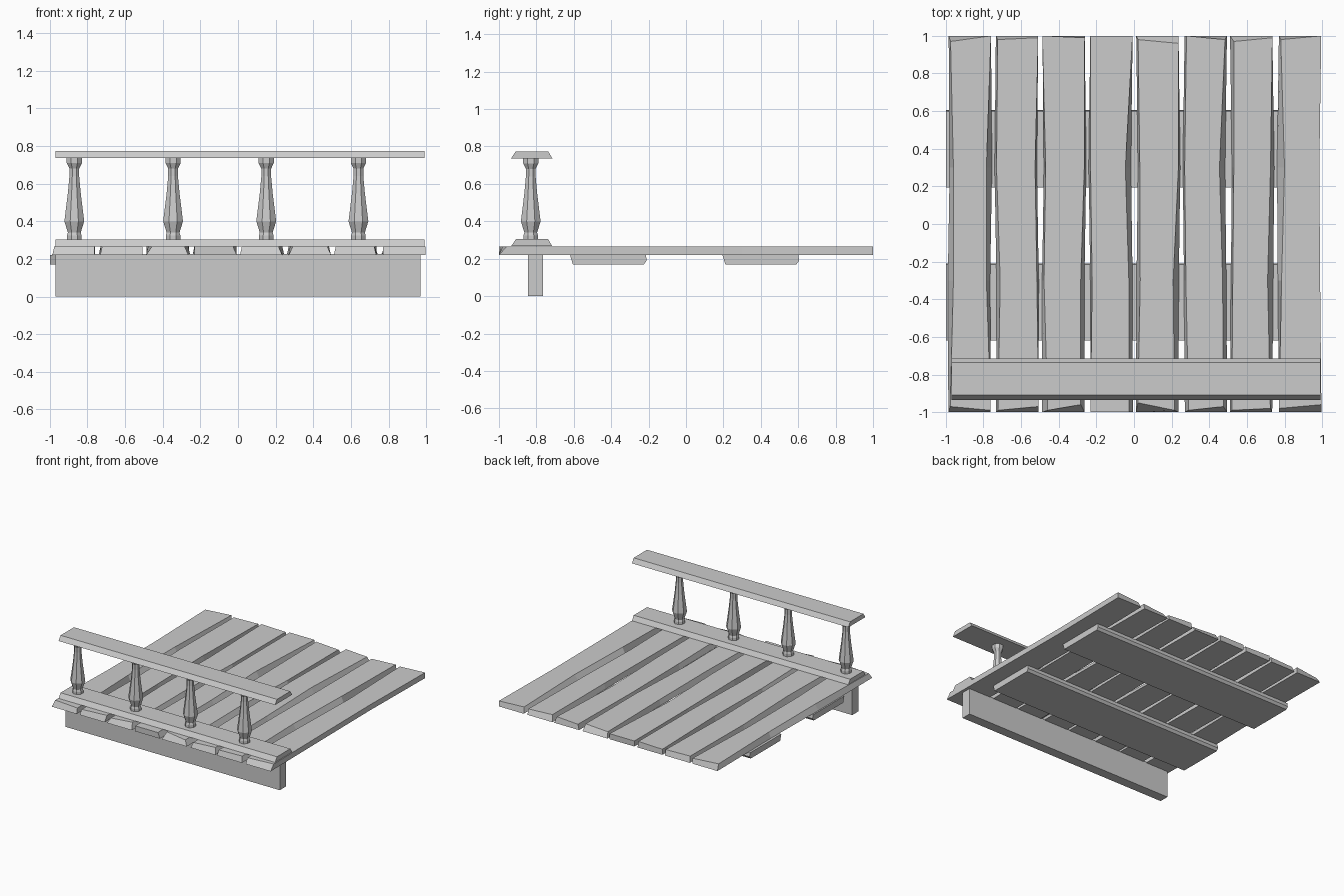
import bpy
import bmesh
import math

cube = bpy.data.objects.get("Cube")
if cube:
    bpy.data.objects.remove(cube, do_unlink=True)

# One plain grey for every part
grey = bpy.data.materials.new("plain_grey")
grey.use_nodes = True
colour = (0.6, 0.6, 0.6, 1)
grey.diffuse_color = colour
grey.node_tree.nodes["Principled BSDF"].inputs["Base Color"].default_value = colour


def finish(name, bm):
    bmesh.ops.recalc_face_normals(bm, faces=bm.faces[:])
    mesh = bpy.data.meshes.new(name)
    bm.to_mesh(mesh)
    bm.free()
    mesh.materials.append(grey)
    obj = bpy.data.objects.new(name, mesh)
    bpy.context.collection.objects.link(obj)
    return obj


def loft(name, sections):
    """Skin a row of matching closed sections and cap both ends."""
    bm = bmesh.new()
    rings = [[bm.verts.new(p) for p in section] for section in sections]
    count = len(rings[0])
    for a, b in zip(rings, rings[1:]):
        for i in range(count):
            j = (i + 1) % count
            bm.faces.new((a[i], a[j], b[j], b[i]))
    bm.faces.new(rings[0])
    bm.faces.new(rings[-1])
    return finish(name, bm)


def bar(name, x0, x1, profile):
    """Extrude a (y, z) profile along x."""
    return loft(name, [[(x, y, z) for y, z in profile] for x in (x0, x1)])


# Floor planks: worn edges in hundredths of a unit
# (left bevel back, middle, front), (right bevel back, middle, front),
# (end bevel back left, back right, front left, front right)
WEAR = [
    ((1, 2, 3, 1), (0, 3, 2, 0), (3, 0, 3, 1)),
    ((1, 1, 2, 1), (0, 1, 1, 0), (2, 1, 1, 3)),
    ((0, 1, 1, 3), (0, 1, 2, 2), (0, 1, 1, 4)),
    ((0, 1, 1, 0), (0, 3, 2, 2), (0, 0, 0, 0)),
    ((1, 1, 2, 1), (0, 1, 3, 2), (2, 4, 5, 1)),
    ((1, 1, 1, 2), (1, 3, 2, 2), (0, 2, 1, 3)),
    ((2, 1, 1, 1), (0, 2, 3, 1), (3, 1, 1, 2)),
    ((1, 4, 2, 0), (0, 0, 0, 0), (2, 0, 2, 4)),
]
STATIONS = (1, 0.3, -0.3, -1)
FLOOR_LOW, FLOOR_HIGH = 0.22, 0.265
for n, (left, right, ends) in enumerate(WEAR):
    x0 = -0.985 + 0.25 * n
    x1 = x0 + 0.225
    sections = []
    for k, y in enumerate(STATIONS):
        # planks bow slightly along their length
        bow = 0.006 * math.sin(3 * n + 2 * k)
        yl = yr = y
        if k == 0:
            yl, yr = y - ends[0] / 100, y - ends[1] / 100
        elif k == 3:
            yl, yr = y + ends[2] / 100, y + ends[3] / 100
        sections.append([
            (x0 + bow, y, FLOOR_LOW),
            (x1 + bow, y, FLOOR_LOW),
            (x1 + bow - right[k] / 100, yr, FLOOR_HIGH),
            (x0 + bow + left[k] / 100, yl, FLOOR_HIGH),
        ])
    loft(f"floor_plank_{n + 1}", sections)

# Two cross battens under the floor
for name, y in (("front_batten", -0.415), ("back_batten", 0.4)):
    bar(name, -1, 0.86, [(y - 0.19, 0.17), (y + 0.19, 0.17),
                         (y + 0.205, 0.19), (y + 0.2, 0.22),
                         (y - 0.205, 0.22)])

# Upright board carrying the front edge
bar("support_board", -0.97, 0.97,
    [(-0.845, 0), (-0.765, 0), (-0.765, 0.225), (-0.845, 0.225)])

# Bottom and top rails share a bevelled section
for name, z in (("bottom_rail", 0.267), ("top_rail", 0.737)):
    bar(name, -0.97, 0.99, [(-0.935, z), (-0.715, z),
                            (-0.737, z + 0.037), (-0.91, z + 0.037)])

# Turned balusters
PROFILE = [(0.042, 0.3), (0.042, 0.325), (0.037, 0.34), (0.057, 0.4),
           (0.053, 0.43), (0.037, 0.55), (0.028, 0.64), (0.028, 0.68),
           (0.044, 0.71), (0.044, 0.74)]
SIDES = 8
for n, x in enumerate((-0.87, -0.345, 0.15, 0.64)):
    rings = []
    for r, z in PROFILE:
        angles = [math.tau * (i + 0.5) / SIDES for i in range(SIDES)]
        rings.append([(x + r * math.cos(a), -0.83 + r * math.sin(a), z)
                      for a in angles])
    loft(f"baluster_{n + 1}", rings)
